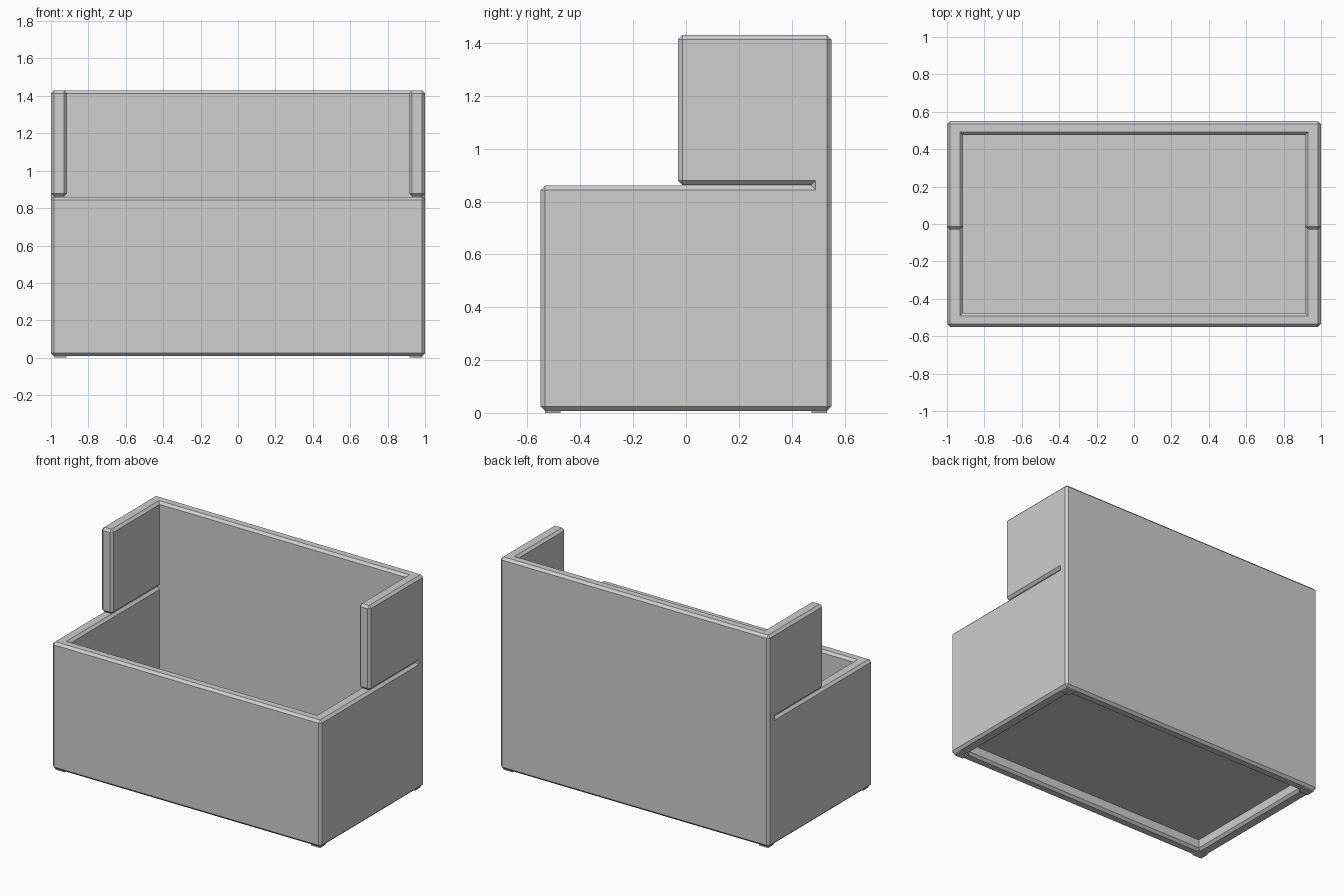
import bpy
import bmesh
from mathutils import Vector

cube = bpy.data.objects.get("Cube")
if cube:
    bpy.data.objects.remove(cube)

grey = bpy.data.materials.new("light_grey")
grey.use_nodes = True
colour = (0.62, 0.62, 0.62, 1)
grey.diffuse_color = colour
grey.node_tree.nodes["Principled BSDF"].inputs["Base Color"].default_value = colour

CHAMFER = 0.016
FOOT = 0.008                      # height of the feet under the walls
XS = [0, 0.915, 1]                # half width: opening, side wall
YS = [-0.55, -0.475, -0.03, 0.475, 0.55]
ZS = [FOOT, 0.86, 0.863, 1.43]    # lower box, thin slot, upper screen


def solid(i, j, k):
    """Whether a cell of the wall layout is filled."""
    if not (0 <= i < 2 and 0 <= j < 4 and 0 <= k < 3):
        return False
    back, front, side = j == 3, j == 0, i == 1
    if k == 0:
        return back or front or side
    if k == 1:
        return back
    return back or (side and j == 2)


def add_object(name, bm):
    mesh = bpy.data.meshes.new(name)
    bm.to_mesh(mesh)
    bm.free()
    mesh.materials.append(grey)
    obj = bpy.data.objects.new(name, mesh)
    bpy.context.collection.objects.link(obj)
    return obj


def add_box(name, low, high):
    bm = bmesh.new()
    bmesh.ops.create_cube(bm, size=1)
    low, high = Vector(low), Vector(high)
    for v in bm.verts:
        v.co = (low + high) / 2 + v.co * (high - low)
    return add_object(name, bm)


# Walls: skin of the filled cells on one half, chamfered, then mirrored
bm = bmesh.new()
corners = {}


def corner(c):
    if c not in corners:
        corners[c] = bm.verts.new((XS[c[0]], YS[c[1]], ZS[c[2]]))
    return corners[c]


for i in range(2):
    for j in range(4):
        for k in range(3):
            if not solid(i, j, k):
                continue
            cell = (i, j, k)
            for axis in range(3):
                for step in (0, 1):
                    near = list(cell)
                    near[axis] += 2 * step - 1
                    on_mirror = axis == 0 and near[0] < 0
                    if on_mirror or solid(*near):
                        continue
                    u, w = (axis + 1) % 3, (axis + 2) % 3
                    loop = []
                    for du, dw in ((0, 0), (1, 0), (1, 1), (0, 1)):
                        c = list(cell)
                        c[axis] += step
                        c[u] += du
                        c[w] += dw
                        loop.append(corner(tuple(c)))
                    bm.faces.new(loop if step else loop[::-1])

bm.normal_update()
bmesh.ops.dissolve_limit(bm, angle_limit=0.02, verts=bm.verts[:], edges=bm.edges[:])
bm.normal_update()
outer_edges = [e for e in bm.edges
               if e.is_manifold and e.is_convex and e.calc_face_angle() > 1]
bmesh.ops.bevel(bm, geom=outer_edges, offset=CHAMFER, offset_type='OFFSET',
                segments=1, profile=0.5, affect='EDGES', clamp_overlap=False)
walls = add_object("walls", bm)
mirror = walls.modifiers.new("mirror", 'MIRROR')
mirror.use_clip = True

# Floor panel set inside the walls
add_box("floor_panel", (-0.915, -0.475, 0.08), (0.915, 0.475, 0.11))

# Small flat feet under the corners
for side, sx in (("left", 1), ("right", -1)):
    for end, sy in (("front", -1), ("back", 1)):
        x, y = sx * 0.95, sy * 0.505
        add_box(f"{end}_{side}_foot", (x - 0.034, y - 0.029, 0),
                (x + 0.034, y + 0.029, FOOT))
